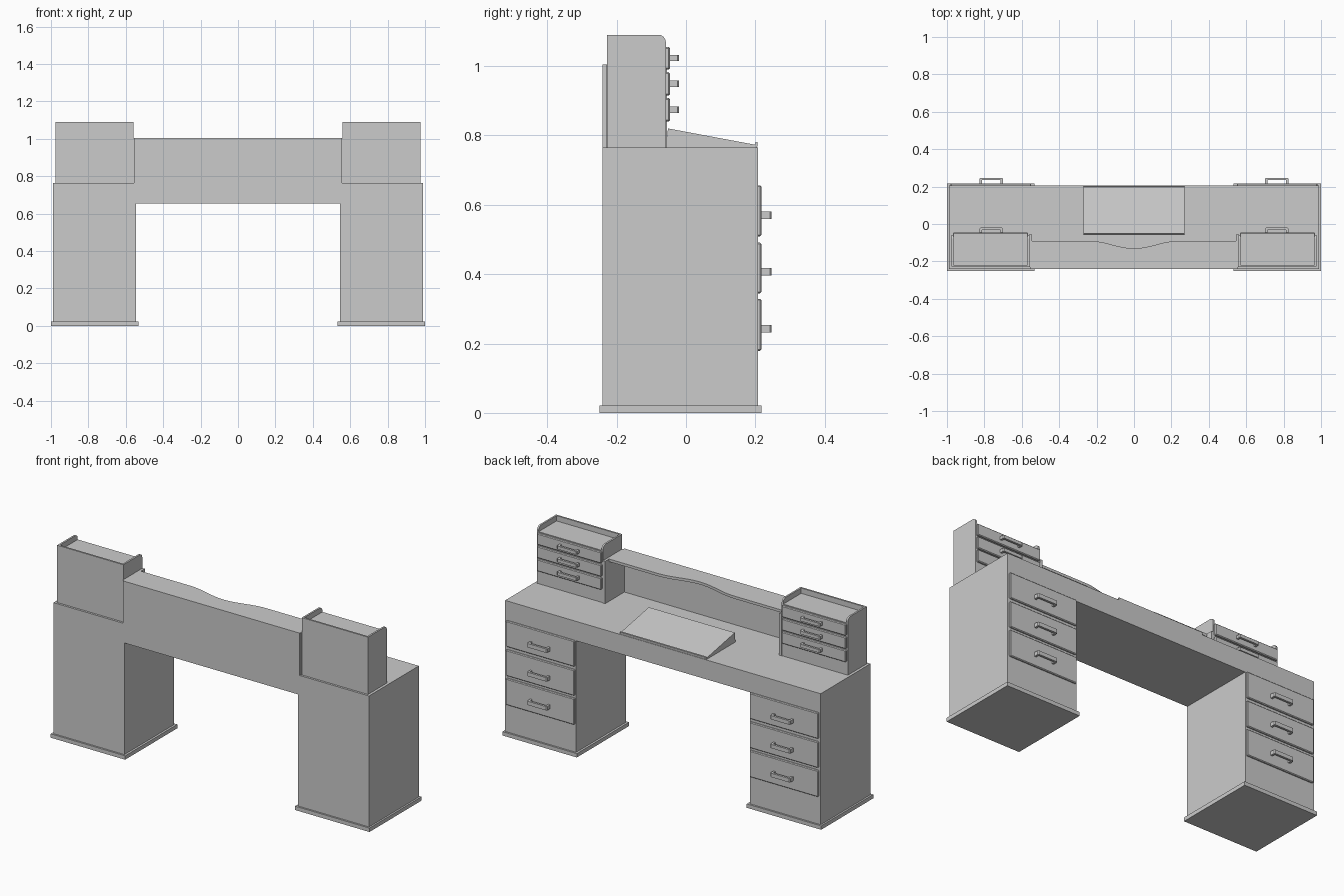
import bpy, bmesh, math

if "Cube" in bpy.data.objects:
    bpy.data.objects.remove(bpy.data.objects["Cube"])


def extrude(name, pts, axis, a, b, bevel=0):
    """Extrude a 2D outline from a to b; axis 'X' takes (y,z), 'Y' (x,z), 'Z' (x,y)."""
    place = {'X': lambda p, t: (t, p[0], p[1]),
             'Y': lambda p, t: (p[0], t, p[1]),
             'Z': lambda p, t: (p[0], p[1], t)}[axis]
    bm = bmesh.new()
    face = bm.faces.new([bm.verts.new(place(p, a)) for p in pts])
    ext = bmesh.ops.extrude_face_region(bm, geom=[face])
    d = place((0, 0), b - a)
    bmesh.ops.translate(bm, vec=d, verts=[v for v in ext['geom'] if isinstance(v, bmesh.types.BMVert)])
    bmesh.ops.recalc_face_normals(bm, faces=bm.faces)
    me = bpy.data.meshes.new(name)
    bm.to_mesh(me)
    bm.free()
    ob = bpy.data.objects.new(name, me)
    bpy.context.collection.objects.link(ob)
    if bevel:
        m = ob.modifiers.new("bevel", 'BEVEL')
        m.width = bevel
        m.segments = 1
    return ob


def box(name, x, y, z, bevel=0):
    x = sorted(x)
    return extrude(name, [(x[0], y[0]), (x[1], y[0]), (x[1], y[1]), (x[0], y[1])], 'Z', z[0], z[1], bevel)


def handle(name, cx, y0, y1, cz, h):
    # U-shaped pull seen from above
    w, t = 0.0625, 0.012
    i = w - t
    c = 0.005
    extrude(name, [(cx - w, y0), (cx - w, y1 - c), (cx - w + c, y1), (cx + w - c, y1), (cx + w, y1 - c),
                   (cx + w, y0), (cx + i, y0), (cx + i, y1 - t), (cx - i, y1 - t), (cx - i, y0)],
            'Z', cz - h, cz + h)


# Desk body: two pedestals joined by the top
extrude("desk_body", [(-.99, .01), (-.545, .01), (-.545, .655), (.545, .655), (.545, .01),
                      (.99, .01), (.99, .765), (-.99, .765)], 'Y', -.24, .207)

# Back panel and wavy shelf
box("back_panel", (-.555, .555), (-.24, -.228), (.765, 1.005))
wave = [(x, -.09 - .02 * (1 + math.cos(math.pi * x / .24)))
        for x in [-.24 + .48 * i / 24 for i in range(25)]]
extrude("wavy_shelf", [(-.55, -.24), (-.55, -.09)] + wave + [(.55, -.09), (.55, -.24)], 'Z', .99, 1.005)

# Sloped writing pad with front lip
extrude("writing_slope", [(-.057, .765), (-.052, .82), (.199, .773), (.201, .781), (.207, .779), (.205, .765)],
        'X', -.27, .27)

for s, side in ((-1, "left"), (1, "right")):
    # Pedestal plinth and drawers
    box(side + "_plinth", (s * .533, s), (-.25, .217), (0, .022))
    for i, (z0, z1) in enumerate(((.509, .656), (.344, .491), (.179, .329))):
        box(f"{side}_pedestal_drawer_{i}", (s * .55, s * .98), (.2, .217), (z0, z1), .004)
        handle(f"{side}_pedestal_handle_{i}", s * .763, .21, .247, (.57, .407, .243)[i], .011)

    # Upper cabinet: body, raised back rim, rounded cheeks
    box(side + "_cabinet_body", (s * .563, s * .972), (-.226, -.058), (.765, 1.06))
    box(side + "_cabinet_back", (s * .56, s * .975), (-.228, -.218), (.765, 1.09))
    r = .022
    arc = [(-.058 - r + r * math.cos(a), 1.09 - r + r * math.sin(a))
           for a in [math.pi / 2 * k / 6 for k in range(7)]]
    for j, x in enumerate((.56, .965)):
        extrude(f"{side}_cabinet_cheek_{j}", [(-.228, .765), (-.058, .765)] + arc + [(-.228, 1.09)],
                'X', s * x, s * (x + .01))
    # Shelf support against the cabinet
    box(side + "_shelf_support", (s * .546, s * .561), (-.23, -.055), (.765, 1.005))
    # Small drawers
    for i, (z0, z1) in enumerate(((.99, 1.055), (.915, .982), (.84, .908))):
        box(f"{side}_cabinet_drawer_{i}", (s * .566, s * .969), (-.062, -.046), (z0, z1), .004)
        handle(f"{side}_cabinet_handle_{i}", s * .763, -.052, -.02, (1.023, .949, .874)[i], .009)
